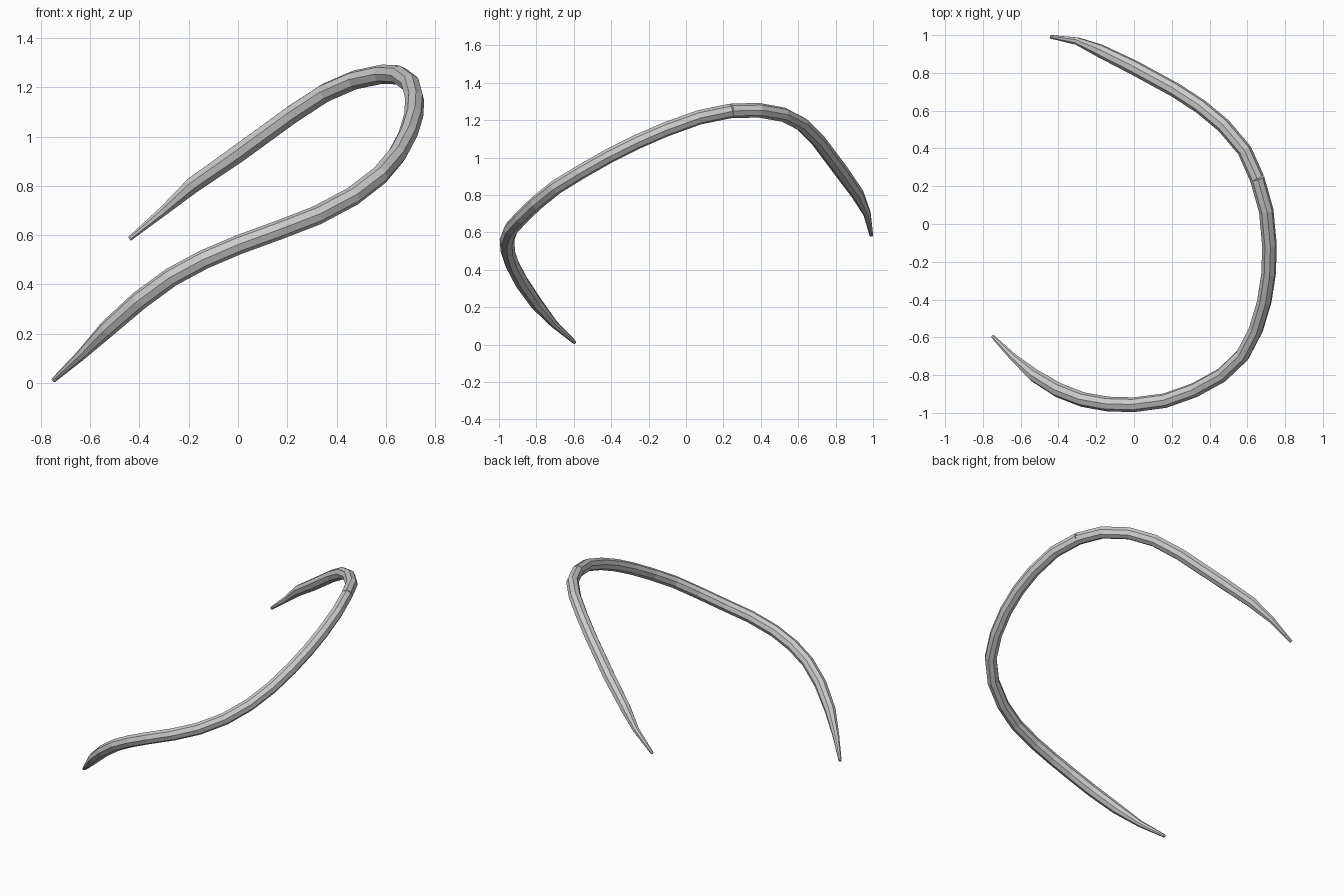
import bpy, bmesh, math
from mathutils import Vector

if "Cube" in bpy.data.objects:
    bpy.data.objects.remove(bpy.data.objects["Cube"])

SIDES = 8
R = 0.039


def tube(name, pts, radii, twist=0.0):
    """Faceted tube swept along pts, with a radius per ring and closed ends."""
    pts = [Vector(p) for p in pts]
    n = len(pts)
    bm = bmesh.new()
    rings = []
    normal = None
    for i, p in enumerate(pts):
        a, b = pts[max(i - 1, 0)], pts[min(i + 1, n - 1)]
        tan = (b - a).normalized()
        if normal is None:
            normal = Vector((0, 0, 1))
        normal = (normal - tan * normal.dot(tan)).normalized()
        side = tan.cross(normal)
        ring = []
        for k in range(SIDES):
            t = twist + 2 * math.pi * k / SIDES
            ring.append(bm.verts.new(p + radii[i] * (normal * math.cos(t) + side * math.sin(t))))
        rings.append(ring)
    for r0, r1 in zip(rings, rings[1:]):
        for k in range(SIDES):
            j = (k + 1) % SIDES
            bm.faces.new((r0[k], r0[j], r1[j], r1[k]))
    bm.faces.new(rings[0][::-1])
    bm.faces.new(rings[-1])
    bmesh.ops.recalc_face_normals(bm, faces=bm.faces)
    me = bpy.data.meshes.new(name)
    bm.to_mesh(me)
    bm.free()
    ob = bpy.data.objects.new(name, me)
    bpy.context.collection.objects.link(ob)
    return ob


# Long lower half: from the low tip round the front to the seam
lower = [(-0.748, -0.595, 0.012), (-0.64, -0.705, 0.11), (-0.53, -0.80, 0.22),
         (-0.40, -0.88, 0.335), (-0.27, -0.93, 0.43), (-0.14, -0.953, 0.50),
         (0.0, -0.957, 0.56), (0.165, -0.935, 0.62), (0.32, -0.88, 0.68),
         (0.465, -0.80, 0.757), (0.575, -0.695, 0.842), (0.645, -0.56, 0.925),
         (0.69, -0.41, 1.01), (0.713, -0.26, 1.085), (0.717, -0.11, 1.15),
         (0.70, 0.07, 1.215), (0.652, 0.24, 1.25)]

# Short upper half: from the seam over the crest to the high tip
upper = [(0.652, 0.24, 1.25), (0.585, 0.39, 1.253), (0.475, 0.52, 1.23),
         (0.355, 0.62, 1.178), (0.22, 0.708, 1.09), (0.0, 0.828, 0.93),
         (-0.18, 0.917, 0.805), (-0.30, 0.968, 0.70), (-0.44, 0.991, 0.585)]

taper = [0.01, 0.021, 0.035]
tube("lower_half", lower, taper + [R] * (len(lower) - 3), math.pi / 8)
tube("upper_half", upper, [R] * (len(upper) - 3) + taper[::-1])
